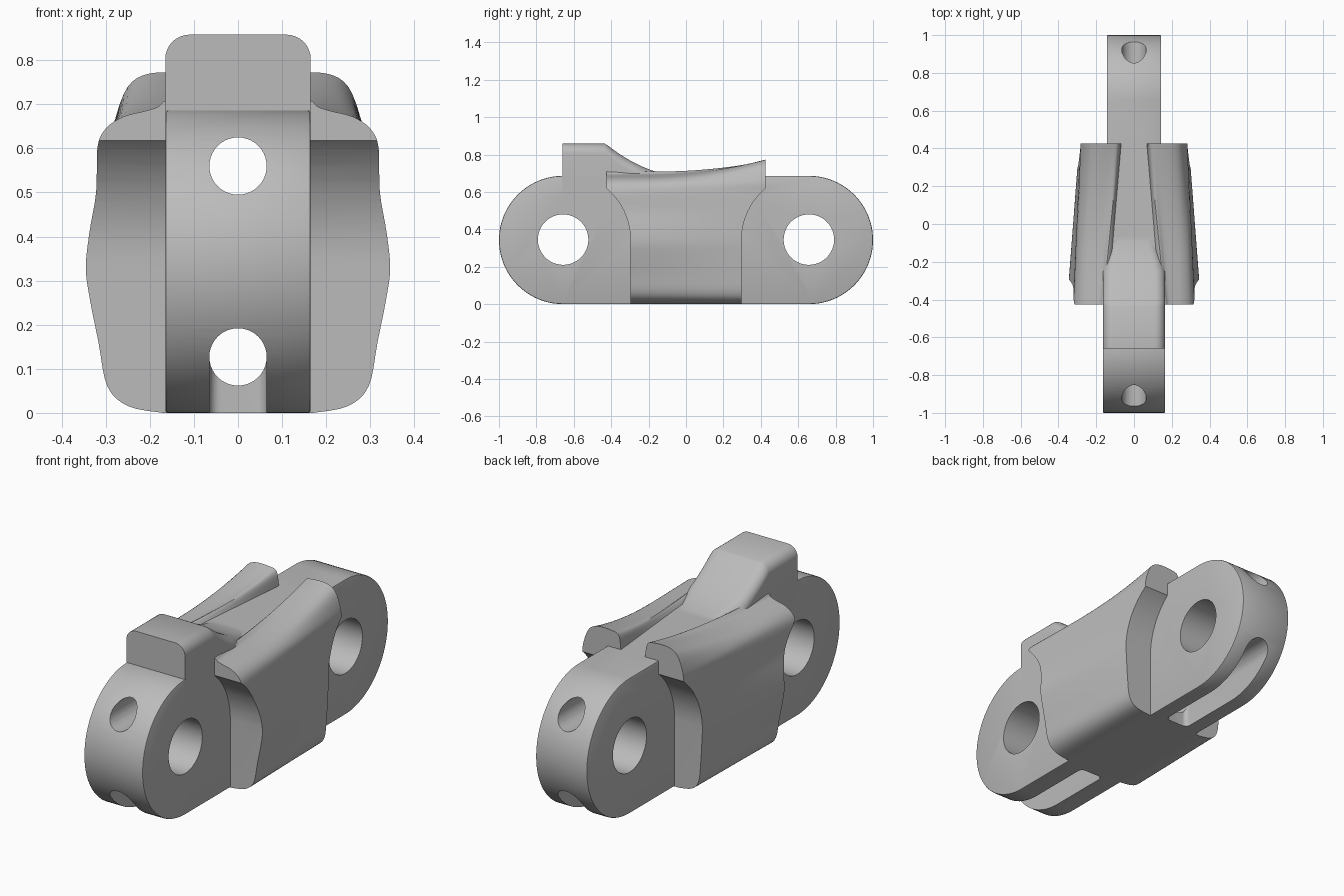
import bpy, bmesh
from math import sin, cos, pi
from mathutils import Vector

cube = bpy.data.objects.get("Cube")
if cube:
    bpy.data.objects.remove(cube, do_unlink=True)

steel = bpy.data.materials.new("plain grey")
steel.use_nodes = True
grey = (0.5, 0.5, 0.5, 1)
steel.diffuse_color = grey
steel.node_tree.nodes["Principled BSDF"].inputs["Base Color"].default_value = grey


def loft(name, sections):
    """Closed skin through matching loops of points, capped at both ends."""
    bm = bmesh.new()
    rings = [[bm.verts.new(p) for p in s] for s in sections]
    n = len(rings[0])
    for a, b in zip(rings, rings[1:]):
        for i in range(n):
            j = (i + 1) % n
            bm.faces.new((a[i], a[j], b[j], b[i]))
    bm.faces.new(rings[0])
    bm.faces.new(rings[-1])
    bmesh.ops.recalc_face_normals(bm, faces=bm.faces)
    mesh = bpy.data.meshes.new(name)
    bm.to_mesh(mesh)
    bm.free()
    mesh.materials.append(steel)
    obj = bpy.data.objects.new(name, mesh)
    bpy.context.collection.objects.link(obj)
    return obj


def prism_x(name, profile, half):
    return loft(name, [[(x, y, z) for y, z in profile] for x in (-half, half)])


def arc(cu, cv, r, start, end, steps):
    angles = [start + (end - start) * i / steps for i in range(steps + 1)]
    return [(cu + r * cos(a), cv + r * sin(a)) for a in angles]


def apply(obj, kind, **settings):
    mod = obj.modifiers.new(kind, kind)
    for key, value in settings.items():
        setattr(mod, key, value)
    with bpy.context.temp_override(object=obj, active_object=obj, selected_objects=[obj]):
        bpy.ops.object.modifier_apply(modifier=mod.name)


def combine(obj, other, operation):
    other.hide_render = True
    apply(obj, 'BOOLEAN', object=other, operation=operation, solver='EXACT')
    bpy.data.objects.remove(other, do_unlink=True)


def smooth_path(points, steps=4):
    """Catmull-Rom curve through the points."""
    pts = [Vector(p) for p in points]
    pts = [pts[0]] + pts + [pts[-1]]
    out = []
    for a, b, c, d in zip(pts, pts[1:], pts[2:], pts[3:]):
        for i in range(steps):
            t = i / steps
            out.append(0.5 * (2 * b + (c - a) * t + (2 * a - 5 * b + 4 * c - d) * t * t
                              + (3 * b - a - 3 * c + d) * t ** 3))
    return out + [pts[-1]]


R = 0.343      # link end radius
PIN = 0.657    # pin centre distance

# Wide centre body: half sections at the front and the back, from bottom to top
FRONT = [(.17, 0), (.25, .015), (.30, .06), (.322, .16), (.345, .26), (.355, .33),
         (.345, .41), (.326, .5), (.32, .6), (.30, .645), (.26, .672), (.21, .685),
         (.18, .695), (.165, .708), (.14, .69)]
BACK = [(.17, 0), (.24, .015), (.275, .06), (.285, .16), (.288, .26), (.29, .33),
        (.289, .41), (.288, .5), (.283, .6), (.28, .66), (.25, .74), (.2, .77),
        (.12, .77), (.08, .755), (.068, .685)]
front, back = smooth_path(FRONT), smooth_path(BACK)
sections = []
for i in range(29):
    y = -0.425 + 0.85 * i / 28
    t = i / 28
    rise = (max(0, y + 0.2) / 0.625) ** 2
    half = [(a.x + (b.x - a.x) * t, max(0, a.y + (b.y - a.y) * rise))
            for a, b in zip(front, back)]
    sections.append([(x, y, z) for x, z in half] + [(-x, y, z) for x, z in reversed(half)])
body = loft("link_body", sections)

# Curved clearance around the neighbouring links
for s in (-1, 1):
    shape = [(0.95, -0.1), (PIN - 0.36, -0.1)]
    shape += arc(PIN, R, 0.36, pi, pi / 2, 24) + [(0.95, R + 0.36)]
    combine(body, prism_x("clearance_cutter", [(s * y, z) for y, z in shape], 0.6), 'DIFFERENCE')

# Rounded link ends, the front one slightly thicker
for s, half in ((-1, 0.165), (1, 0.144)):
    shape = [(-0.1, 0)] + arc(PIN, R, R, -pi / 2, pi / 2, 48) + [(-0.1, 2 * R)]
    end = prism_x("link_end", [(s * y, z) for y, z in shape], half)
    apply(end, 'BEVEL', width=0.006, segments=2, limit_method='ANGLE', angle_limit=1.0)
    combine(body, end, 'UNION')

# Raised front tooth, sweeping down into the saddle
sections = []
for y in [-0.66, -0.435] + [-0.42 + 0.47 * i / 20 for i in range(21)]:
    top = 0.858 if y < -0.43 else 0.684 + 0.174 * abs(y / 0.43) ** 2
    if y > 0:
        top = 0.684 - 0.3 * y
    w = 0.165 - 0.25 * max(0, y + 0.25)
    half = [(w, 0.5)] + arc(w - 0.055, top - 0.055, 0.055, 0, pi / 2, 8)
    sections.append([(x, y, z) for x, z in half] + [(-x, y, z) for x, z in reversed(half)])
combine(body, loft("tooth", sections), 'UNION')

# Pin holes
for s in (-1, 1):
    hole = arc(s * PIN, 0.345, 0.135, 0, 2 * pi, 48)[:-1]
    combine(body, prism_x("pin_cutter", hole, 0.6), 'DIFFERENCE')

# Two lengthwise channels
for z in (0.56, 0.127):
    ring = arc(0, z, 0.065, 0, 2 * pi, 40)[:-1]
    tube = loft("channel_cutter", [[(u, y, v) for u, v in ring] for y in (-1.2, 1.2)])
    combine(body, tube, 'DIFFERENCE')

# Slots opening the lower channel along the underside of each end
for s in (-1, 1):
    plan = [(0.065, 1.2)] + arc(0.04, 0.345, 0.025, 0, -pi / 2, 6)
    plan += [(-x, y) for x, y in reversed(plan)]
    slot = loft("slot_cutter", [[(x, s * y, z) for x, y in plan] for z in (-0.1, 0.127)])
    combine(body, slot, 'DIFFERENCE')

# Smooth shading with crisp edges
bpy.ops.object.select_all(action='DESELECT')
body.select_set(True)
bpy.context.view_layer.objects.active = body
bpy.ops.object.shade_smooth_by_angle(angle=0.6)
